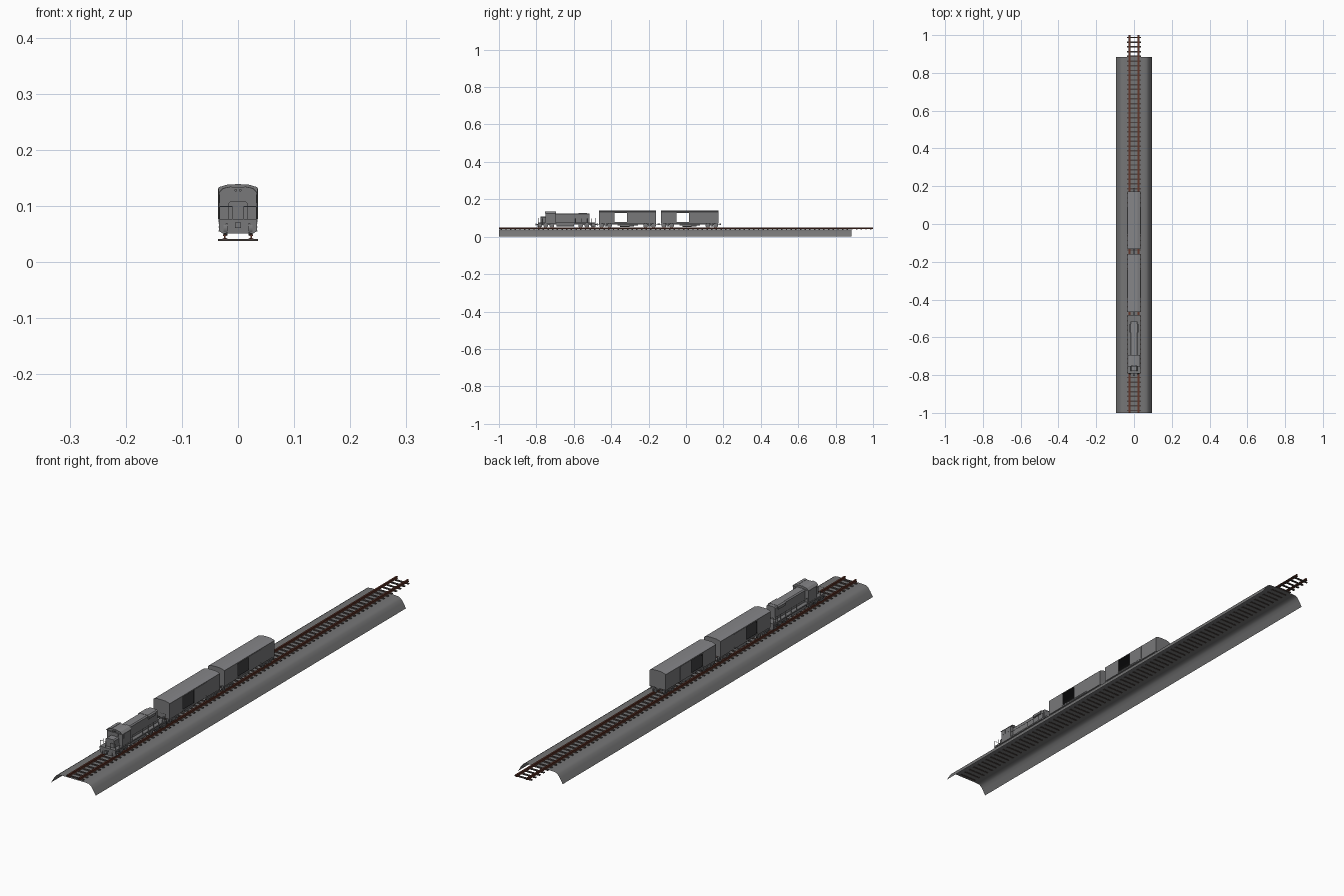
import bpy, bmesh, math
from mathutils import Vector, Matrix

if "Cube" in bpy.data.objects:
    bpy.data.objects.remove(bpy.data.objects["Cube"])


def mat(name, c):
    m = bpy.data.materials.new(name)
    m.diffuse_color = (*c, 1)
    m.use_nodes = True
    m.node_tree.nodes["Principled BSDF"].inputs["Base Color"].default_value = m.diffuse_color
    return m


GREY = mat("train grey", (0.19, 0.19, 0.195))
ROOF = mat("roof grey", (0.235, 0.235, 0.245))
STONE = mat("ballast grey", (0.18, 0.18, 0.182))
RUST = mat("rail rust", (0.13, 0.04, 0.025))
WOOD = mat("tie dark brown", (0.075, 0.06, 0.055))
DARK = mat("interior black", (0.015, 0.015, 0.016))


def finish(bm, name, m, smooth=False, roof=False):
    me = bpy.data.meshes.new(name)
    bmesh.ops.recalc_face_normals(bm, faces=bm.faces[:])
    bm.to_mesh(me)
    bm.free()
    me.materials.append(m)
    if roof:
        me.materials.append(DARK)
        me.materials.append(ROOF)
    for p in me.polygons:
        p.use_smooth = smooth
        if roof and p.normal.z > 0.3:
            p.material_index = 2
    o = bpy.data.objects.new(name, me)
    bpy.context.collection.objects.link(o)
    return o


def box(bm, x0, x1, y0, y1, z0, z1):
    M = Matrix.Translation(((x0 + x1) / 2, (y0 + y1) / 2, (z0 + z1) / 2)) @ \
        Matrix.Diagonal((x1 - x0, y1 - y0, z1 - z0, 1))
    bmesh.ops.create_cube(bm, size=1, matrix=M)


def rod(bm, a, b, r, n=6):
    a, b = Vector(a), Vector(b)
    d = b - a
    M = Matrix.Translation((a + b) / 2) @ d.to_track_quat('Z', 'Y').to_matrix().to_4x4()
    bmesh.ops.create_cone(bm, cap_ends=True, segments=n, radius1=r, radius2=r, depth=d.length, matrix=M)


def sweep(bm, prof, y0, y1, closed=True):
    """Extrude an x-z profile along y."""
    a = [bm.verts.new((x, y0, z)) for x, z in prof]
    b = [bm.verts.new((x, y1, z)) for x, z in prof]
    n = len(prof)
    for i in range(n if closed else n - 1):
        j = (i + 1) % n
        bm.faces.new((a[i], a[j], b[j], b[i]))
    if closed:
        bm.faces.new(a)
        bm.faces.new(b[::-1])


def mirrored(half):
    return half + [(-x, z) for x, z in reversed(half) if x]


# Ballast bank: an open sheet
bm = bmesh.new()
sweep(bm, mirrored([(.095, 0), (.083, .02), (.075, .031), (.066, .037), (.05, .0385)]), -1, .885, False)
finish(bm, "ballast_bank", STONE, True)

# Ties
bm = bmesh.new()
for i in range(80):
    y = -.9875 + i * .025
    box(bm, -.036, .036, y - .0038, y + .0038, .0375, .041)
finish(bm, "ties", WOOD)

# Rails with foot, web and head
bm = bmesh.new()
for s in (-1, 1):
    half = [(.0045, .041), (.0045, .042), (.0013, .043), (.0013, .046), (.003, .047), (.003, .049)]
    sweep(bm, [(x + s * .0235, z) for x, z in mirrored(half)], -1, 1)
finish(bm, "rails", RUST)


def truck(name, yc, offsets):
    bm = bmesh.new()
    for o in offsets:
        y = yc + o
        rod(bm, (-.022, y, .06), (.022, y, .06), .002)
        for s in (-1, 1):
            rod(bm, (s * .021, y, .06), (s * .0255, y, .06), .011, 20)
            rod(bm, (s * .019, y, .06), (s * .021, y, .06), .0125, 20)
            box(bm, s * .0285 - .002, s * .0285 + .002, y - .004, y + .004, .056, .065)
    e = max(offsets) + .006
    for s in (-1, 1):
        box(bm, s * .0285 - .0015, s * .0285 + .0015, yc - e, yc + e, .0615, .066)
        box(bm, s * .0285 - .0015, s * .0285 + .0015, yc - .007, yc + .007, .055, .0615)
    box(bm, -.028, .028, yc - .005, yc + .005, .06, .072)
    finish(bm, name, GREY)


def boxcar(tag, yc):
    # Hollow body with shallow roof, cut through by a door on both sides
    half = [(.0345, .072), (.0345, .1325), (.033, .134), (.018, .1385), (0, .139)]
    inner = [(.033, .075), (.033, .131), (.031, .133), (.017, .137), (0, .1375)]
    bm = bmesh.new()
    sweep(bm, mirrored(half), yc - .1525, yc + .1525)
    body = finish(bm, "boxcar_body_" + tag, GREY, roof=True)
    cuts = []
    bm = bmesh.new()
    sweep(bm, mirrored(inner), yc - .151, yc + .151)
    cuts.append(finish(bm, "cut_inside_" + tag, GREY, roof=True))
    bm = bmesh.new()
    box(bm, -.06, .06, yc - .07, yc - .004, .08, .128)
    cuts.append(finish(bm, "cut_door_" + tag, GREY, roof=True))
    for c in cuts:
        for p in c.data.polygons:
            p.material_index = 1
        md = body.modifiers.new("cut", 'BOOLEAN')
        md.object, md.operation, md.solver = c, 'DIFFERENCE', 'EXACT'
        c.hide_render = True
        c.hide_set(True)
    # Sliding doors with their guide rails
    bm = bmesh.new()
    for s in (-1, 1):
        x0, x1 = sorted((s * .0345, s * .0358))
        box(bm, x0, x1, yc - .003, yc + .065, .079, .129)
        box(bm, x0, x1, yc - .074, yc + .07, .129, .131)
        box(bm, x0, x1, yc - .074, yc + .07, .0765, .079)
    finish(bm, "sliding_doors_" + tag, GREY)
    # Underframe: sill, tanks, couplers, end steps
    bm = bmesh.new()
    box(bm, -.007, .007, yc - .152, yc + .152, .065, .072)
    box(bm, -.022, .022, yc - .055, yc + .055, .061, .066)
    rod(bm, (.017, yc - .04, .059), (.017, yc + .01, .059), .006, 12)
    box(bm, -.024, -.01, yc - .02, yc + .035, .054, .066)
    for s in (-1, 1):
        box(bm, -.003, .003, yc + s * .157 - .01, yc + s * .157 + .01, .064, .069)
        box(bm, -.005, .005, yc + s * .163 - .004, yc + s * .163 + .004, .062, .071)
        for e in (-1, 1):
            box(bm, s * .032 - .001, s * .032 + .001, yc + e * .146 - .004, yc + e * .146 + .004, .06, .072)
    finish(bm, "underframe_" + tag, GREY)
    for s, n in ((-1, "front"), (1, "rear")):
        truck(f"truck_{tag}_{n}", yc + s * .1175, (-.021, .021))


boxcar("middle", -.3125)
boxcar("last", .02)

# Locomotive deck, fuel tank, pilots, steps, couplers
bm = bmesh.new()
box(bm, -.034, .034, -.79, -.485, .072, .077)
box(bm, -.02, .02, -.78, -.495, .066, .072)
sweep(bm, mirrored([(.02, .054), (.028, .058), (.028, .07), (.026, .072)]), -.693, -.6)
for y, s in ((-.79, -1), (-.485, 1)):
    sweep(bm, mirrored([(.027, .051), (.033, .055), (.034, .077)]), y - .002, y + .002)
    box(bm, -.003, .003, min(y, y + s * .014), max(y, y + s * .014), .063, .069)
    box(bm, -.005, .005, y + s * .012 - .003, y + s * .012 + .003, .061, .071)
    for sx in (-1, 1):
        for k in range(3):
            box(bm, sx * .031 - .004, sx * .031 + .004, y - s * .012 - .006, y - s * .012 + .006,
                .055 + k * .007, .0565 + k * .007)
finish(bm, "locomotive_frame", GREY)

# Nose, cab and long hood
bm = bmesh.new()
sweep(bm, mirrored([(.018, .077), (.018, .104), (.014, .108)]), -.778, -.748)
finish(bm, "locomotive_nose", GREY, roof=True)
bm = bmesh.new()
sweep(bm, mirrored([(.033, .077), (.033, .125), (.026, .131), (.012, .134)]), -.75, -.697)
sweep(bm, mirrored([(.035, .124), (.027, .132), (.012, .135), (.012, .134), (.026, .131), (.033, .124)]), -.754, -.694)
finish(bm, "locomotive_cab", GREY, roof=True)
bm = bmesh.new()
sweep(bm, mirrored([(.019, .077), (.019, .121), (.015, .125)]), -.697, -.515)
sweep(bm, mirrored([(.023, .112), (.023, .122), (.018, .126)]), -.575, -.53)
finish(bm, "locomotive_hood", GREY, roof=True)

# Window panes and lamps, in the body grey
bm = bmesh.new()
for s in (-1, 1):
    for y0, y1 in ((-.742, -.727), (-.722, -.705)):
        box(bm, s * .0332 - .0004, s * .0332 + .0004, y0, y1, .105, .121)
    box(bm, s * .009 - .007, s * .009 + .007, -.7506, -.75, .111, .121)
    rod(bm, (s * .004, -.755, .128), (s * .004, -.75, .128), .0025, 10)
finish(bm, "windows_and_lamps", GREY)

# Handrails along walkways and around both platforms
bm = bmesh.new()
r = .0007
for s in (-1, 1):
    x = s * .033
    rod(bm, (x, -.69, .097), (x, -.495, .097), r)
    for k in range(7):
        y = -.69 + k * .0325
        rod(bm, (x, y, .077), (x, y, .097), r)
    for y, d in ((-.79, 1), (-.485, -1)):
        rod(bm, (x, y, .055), (x, y, .099), r)
        rod(bm, (s * .01, y, .077), (s * .01, y, .099), r)
        rod(bm, (x, y, .099), (s * .01, y, .099), r)
        rod(bm, (x, y + d * .022, .06), (x, y + d * .022, .097), r)
finish(bm, "handrails", GREY)

truck("locomotive_truck_front", -.75, (-.033, 0, .033))
truck("locomotive_truck_rear", -.53, (-.033, 0, .033))
